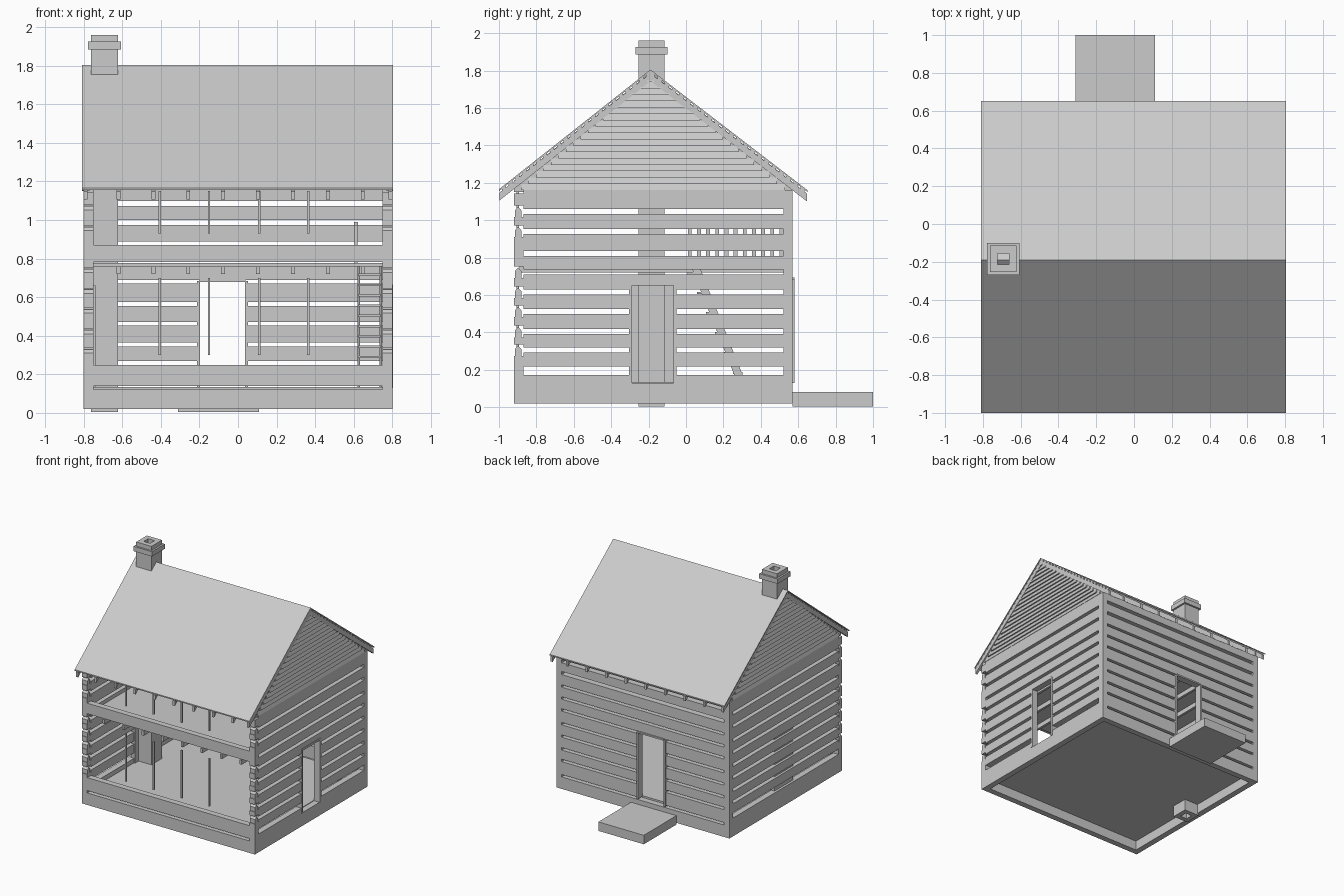
import bpy
import bmesh

if "Cube" in bpy.data.objects:
    bpy.data.objects.remove(bpy.data.objects["Cube"], do_unlink=True)

grey = bpy.data.materials.new("plain_grey")
grey.use_nodes = True
COLOR = (0.6, 0.6, 0.6, 1)
grey.diffuse_color = COLOR
grey.node_tree.nodes["Principled BSDF"].inputs["Base Color"].default_value = COLOR


def finish(name, bm):
    bmesh.ops.recalc_face_normals(bm, faces=bm.faces[:])
    mesh = bpy.data.meshes.new(name)
    bm.to_mesh(mesh)
    bm.free()
    mesh.materials.append(grey)
    ob = bpy.data.objects.new(name, mesh)
    bpy.context.scene.collection.objects.link(ob)
    return ob


def add_prism(bm, profile, x0, x1, axis="x"):
    """Extrude a profile along x (profile in y,z) or y (profile in x,z)."""
    def place(a, b, t):
        return (t, a, b) if axis == "x" else (a, t, b)
    lo = [bm.verts.new(place(a, b, x0)) for a, b in profile]
    hi = [bm.verts.new(place(a, b, x1)) for a, b in profile]
    n = len(profile)
    bm.faces.new(lo)
    bm.faces.new(hi[::-1])
    for i in range(n):
        j = (i + 1) % n
        bm.faces.new((lo[i], lo[j], hi[j], hi[i]))


def prisms(name, items):
    bm = bmesh.new()
    for item in items:
        add_prism(bm, *item)
    return finish(name, bm)


def rect(a0, a1, b0, b1):
    return [(a0, b0), (a1, b0), (a1, b1), (a0, b1)]


def boxes(name, items):
    """Each item is x0, x1, y0, y1, z0, z1."""
    return prisms(name, [(rect(*i[2:]), i[0], i[1]) for i in items])


def split(u0, u1, z0, z1, hole):
    """Rectangle minus a rectangular opening."""
    a, b, lo, hi = hole
    if z1 <= lo or z0 >= hi:
        return [(u0, u1, z0, z1)]
    m0, m1 = max(z0, lo), min(z1, hi)
    out = [(u0, a, m0, m1), (b, u1, m0, m1)]
    if z0 < lo:
        out.append((u0, u1, z0, lo))
    if z1 > hi:
        out.append((u0, u1, hi, z1))
    return out


def courses(gaps, thick, z0, z1):
    edges = [z0]
    for g, t in zip(gaps, thick):
        edges += [g - t / 2, g + t / 2]
    edges.append(z1)
    return list(zip(edges[::2], edges[1::2]))


W, T = 0.8, 0.05             # half width, wall thickness
F, B = -0.92, 0.57           # front and back wall planes
BASE, TOP = 0.02, 1.16
side_gaps = [0.195, 0.305, 0.405, 0.512, 0.615, 0.722, 0.822, 0.94, 1.047]
side_logs = courses(side_gaps, [0.045] + [0.026] * 8, BASE, TOP)
end_gaps = [0.13, 0.258, 0.355, 0.462, 0.565, 0.68, 0.78, 0.88, 0.988, 1.087]
end_logs = courses(end_gaps, [0.02] * 8 + [0.026] * 2, BASE, TOP)
side_door = (-0.295, -0.06, 0.13, 0.66)
back_door = (-0.2, 0.04, 0.13, 0.685)
nowhere = (0, 0, 9, 9)

# Log walls
for name, s, hole in (("left_wall", 1, side_door), ("right_wall", -1, nowhere)):
    x0, x1 = sorted((s * W, s * (W - T)))
    boxes(name, [(x0, x1, *r) for z0, z1 in side_logs
                 for r in split(F + T, B - T, z0, z1, hole)])
boxes("back_wall", [(r[0], r[1], B - T, B, r[2], r[3]) for z0, z1 in end_logs
                    for r in split(-W + T, W - T, z0, z1, back_door)])
boxes("front_sill_logs", [(T - W, W - T, F, F + T, *z) for z in end_logs[:2]])
boxes("front_middle_log", [(-W, W, F, F + T, 0.782, 0.87)])

# Corners: solid at the back, notched log ends at the front
corners, stubs = [], []
for s in (-1, 1):
    x0, x1 = sorted((s * W, s * (W - T)))
    corners += [(x0, x1, B - T, B, BASE, TOP), (x0, x1, F, F + T, BASE, 0.25)]
    for z0, z1 in side_logs[1:]:
        corners.append((x0, x1, F, F + T, max(z0 + 0.018, 0.25), z1 - 0.018))
    for g in side_gaps[1:]:
        y0, y1, ym = F + 0.005, F + 0.04, F + 0.022
        stubs.append(([(y0, g - 0.035), (y1, g - 0.035), (y1, g + 0.005),
                       (ym, g + 0.025), (y0, g + 0.005)], x0, x1))
boxes("wall_corners", corners)
prisms("log_end_stubs", stubs)

# Floors, joists and iron rods in the open front
boxes("ground_floor", [(T - W, W - T, F + T, B - T, 0.1, 0.135)])
boxes("loft_floor", [(T - W, 0.61, F + T, B - T, 0.758, 0.778),
                     (0.61, W - T, F + T, 0.0, 0.758, 0.778)])
spots = [-0.62 + 0.181 * i for i in range(8)]
boxes("loft_joists", [(x - 0.01, x + 0.01, F + 0.03, B - T, 0.72, 0.758) for x in spots])
boxes("front_rods", [(x - 0.006, x + 0.006, F + 0.015, F + 0.027, z0, z1)
                     for x in (-0.405, -0.15, 0.11, 0.365)
                     for z0, z1 in ((0.3, 0.7), (0.93, 1.15))])

# Door frames, hearth panel and back step
a, b, lo, hi = side_door
boxes("side_door_frame", [(W - T, W + 0.005, a - 0.01, a + 0.006, lo, hi),
                          (W - T, W + 0.005, b - 0.006, b + 0.01, lo, hi),
                          (W - T, W + 0.005, a, b, hi - 0.01, hi + 0.006)])
a, b, lo, hi = back_door
boxes("back_door_frame", [(a - 0.012, a + 0.003, B - T, B + 0.01, lo, hi),
                          (b - 0.003, b + 0.012, B - T, B + 0.01, lo, hi),
                          (a, b, B - T, B + 0.01, hi - 0.005, hi + 0.008)])
boxes("hearth_panel", [(0.02 - W, T - W + 0.01, -0.3, -0.055, 0.13, 0.66)])
boxes("back_step", [(-0.31, 0.11, B, 1.0, 0.005, 0.08)])

# Stairs and loft railing
FOOT, HEAD = (0.32, 0.13), (0.03, 0.77)
run = [(FOOT[0] - 0.045, FOOT[1]), FOOT, (HEAD[0] + 0.035, HEAD[1]), (HEAD[0] - 0.01, HEAD[1])]
prisms("stair_stringers", [(run, x, x + 0.012) for x in (0.62, 0.735)])
treads = []
for i in range(1, 12):
    t = i / 12
    y = FOOT[0] + (HEAD[0] - FOOT[0]) * t - 0.02
    z = FOOT[1] + (HEAD[1] - FOOT[1]) * t
    treads.append((0.625, 0.74, y - 0.025, y + 0.025, z - 0.006, z + 0.006))
boxes("stair_treads", treads)
rails = [(0.605, 0.62, 0.01 + 0.049 * i, 0.03 + 0.049 * i, 0.778, 0.97) for i in range(11)]
rails.append((0.602, 0.623, 0.0, B - T, 0.97, 0.99))
boxes("loft_railing", rails)

# Roof: sheets, laths and rafters on both slopes
RIDGE = (-0.19, 1.805)
EAVES = ((-1.0, 1.165), (0.65, 1.16))


def slope(eave, t, drop):
    return (RIDGE[0] + (eave[0] - RIDGE[0]) * t,
            RIDGE[1] + (eave[1] - RIDGE[1]) * t - drop)


def band(eave, t0, t1, d0, d1):
    return [slope(eave, t0, d0), slope(eave, t1, d0), slope(eave, t1, d1), slope(eave, t0, d1)]


rafter_x = [-0.79] + spots + [0.79]
for side, eave in zip(("front", "back"), EAVES):
    prisms(side + "_roof", [(band(eave, 0, 1, 0, 0.01), -0.81, 0.805)])
    prisms(side + "_laths", [(band(eave, i / 22, i / 22 + 0.027, 0.01, 0.02), -0.8, 0.8)
                             for i in range(22)])
    prisms(side + "_rafters", [(band(eave, 0, 0.995, 0.02, 0.062), x - 0.01, x + 0.01)
                               for x in rafter_x])

# Gables with clapboards
peak = RIDGE[1] - 0.018
low = [slope(e, abs(w - RIDGE[0]) / abs(e[0] - RIDGE[0]), 0.018) for e, w in zip(EAVES, (F, B))]
gable = [(F, TOP - 0.01), (B, TOP - 0.01), low[1], (RIDGE[0], peak), low[0]]
prisms("gables", [(gable, s * 0.77, s * 0.79) for s in (-1, 1)])
bm = bmesh.new()
STEP = 0.034
for i in range(18):
    z = TOP + STEP * i
    k = (peak - z - STEP) / (peak - TOP)
    y0, y1 = RIDGE[0] + (F - RIDGE[0]) * k, RIDGE[0] + (B - RIDGE[0]) * k
    if k > 0:
        for s in (-1, 1):
            add_prism(bm, [(s * 0.788, z), (s * 0.803, z), (s * 0.792, z + STEP),
                           (s * 0.788, z + STEP)], y0, y1, "y")
finish("clapboards", bm)


# Hollow chimney with a collar
def tube(cx, cy, half, hole, z0, z1):
    h, q = half, hole
    return [(cx - h, cx - q, cy - h, cy + h, z0, z1), (cx + q, cx + h, cy - h, cy + h, z0, z1),
            (cx - q, cx + q, cy - h, cy - q, z0, z1), (cx - q, cx + q, cy + q, cy + h, z0, z1)]


CX, CY = -0.692, -0.185
boxes("chimney", tube(CX, CY, 0.07, 0.03, 0.005, 1.96))
boxes("chimney_collar", tube(CX, CY, 0.085, 0.065, 1.885, 1.925))
